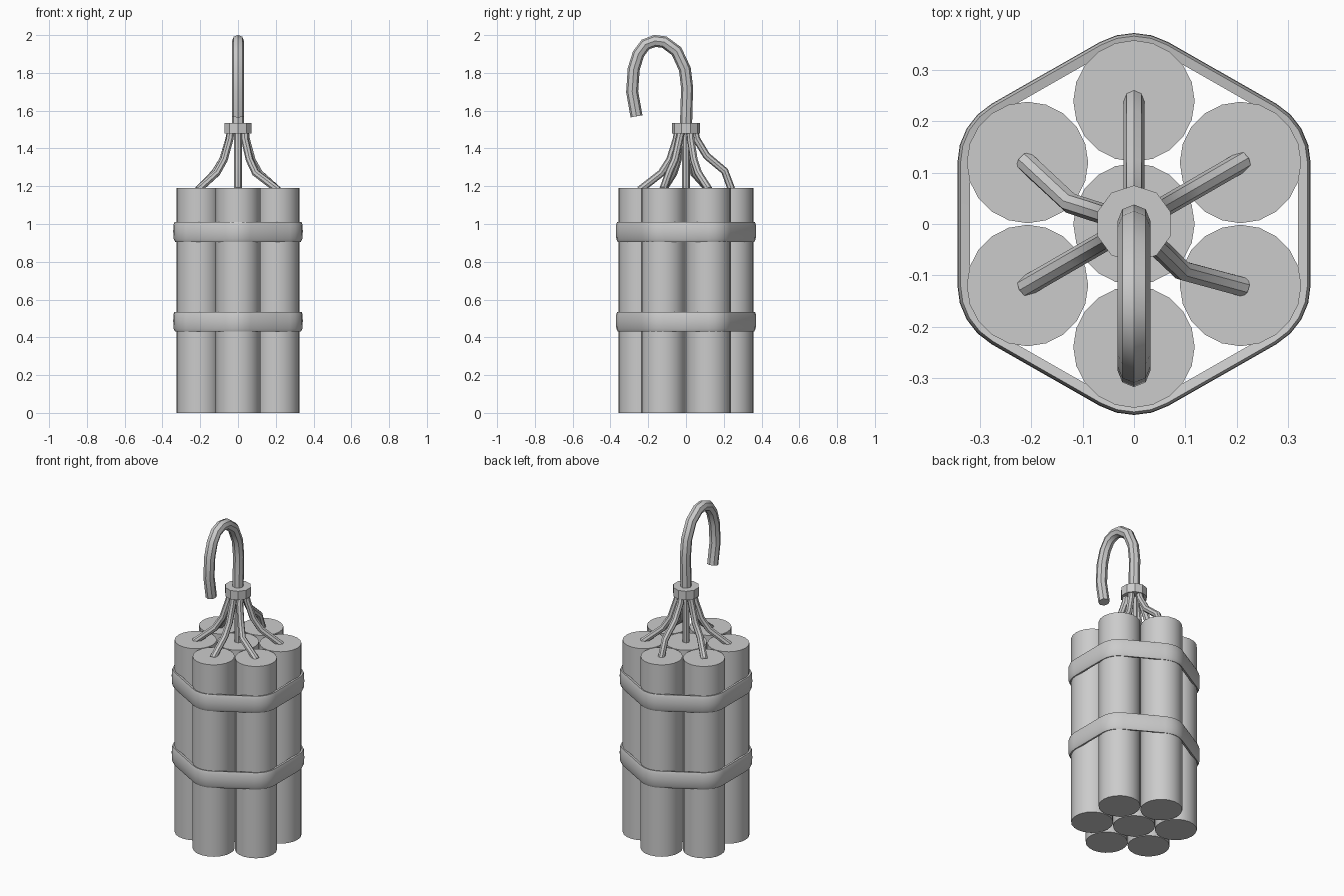
import bpy, bmesh, math
from mathutils import Vector

if "Cube" in bpy.data.objects:
    bpy.data.objects.remove(bpy.data.objects["Cube"])

R_STICK, R_RING, H = 0.118, 0.239, 1.19
CENTRES = [(R_RING * math.cos(math.radians(90 + 60 * k)),
            R_RING * math.sin(math.radians(90 + 60 * k))) for k in range(6)]


def smooth(ob, angle):
    bpy.ops.object.select_all(action='DESELECT')
    ob.select_set(True)
    bpy.context.view_layer.objects.active = ob
    bpy.ops.object.shade_smooth_by_angle(angle=math.radians(angle))


def cylinder(name, x, y, z0, z1, r, sides, angle):
    bpy.ops.mesh.primitive_cylinder_add(vertices=sides, radius=r, depth=z1 - z0,
                                        location=(x, y, (z0 + z1) / 2))
    ob = bpy.context.object
    ob.name = name
    smooth(ob, angle)


def tube(name, pts, r, angle=40):
    cu = bpy.data.curves.new(name, 'CURVE')
    cu.dimensions = '3D'
    cu.bevel_depth, cu.bevel_resolution, cu.use_fill_caps = r, 2, True
    sp = cu.splines.new('POLY')
    sp.points.add(len(pts) - 1)
    for p, co in zip(sp.points, pts):
        p.co = (*co, 1)
    ob = bpy.data.objects.new(name, cu)
    bpy.context.collection.objects.link(ob)
    bpy.ops.object.select_all(action='DESELECT')
    ob.select_set(True)
    bpy.context.view_layer.objects.active = ob
    bpy.ops.object.convert(target='MESH')
    smooth(bpy.context.object, angle)


def band(name, z):
    # cross-section (offset from stick centres, height) swept round the bundle
    section = [(0.108, 0.004), (0.122, 0.0), (0.130, 0.016), (0.132, 0.055),
               (0.131, 0.09), (0.126, 0.105), (0.108, 0.101)]
    bm = bmesh.new()
    rings = []
    for k, (cx, cy) in enumerate(CENTRES):
        for j in range(5):
            a = math.radians(90 + 60 * k - 30 + 15 * j)
            rings.append([bm.verts.new(((cx + o * math.cos(a)) * 1.012,
                                        cy + o * math.sin(a), z + h)) for o, h in section])
    n, m = len(rings), len(section)
    for i in range(n):
        a, b = rings[i], rings[(i + 1) % n]
        for j in range(m):
            bm.faces.new((a[j], b[j], b[(j + 1) % m], a[(j + 1) % m]))
    bmesh.ops.recalc_face_normals(bm, faces=bm.faces)
    me = bpy.data.meshes.new(name)
    bm.to_mesh(me)
    bm.free()
    ob = bpy.data.objects.new(name, me)
    bpy.context.collection.objects.link(ob)
    smooth(ob, 40)


# Seven sticks: one in the middle, six around it
cylinder("stick_centre", 0, 0, 0, H, R_STICK, 20, 40)
for k, (x, y) in enumerate(CENTRES):
    cylinder(f"stick_{k + 1}", x, y, 0, H, R_STICK, 20, 40)

# Two straps
band("strap_lower", 0.43)
band("strap_upper", 0.905)

# Wires gathered from the stick tops into the collar: (radius, z) bends
low_bend = [(0.042, 1.51), (0.05, 1.45), (0.085, 1.34), (0.13, 1.27), (0.245, 1.18)]
high_bend = [(0.042, 1.51), (0.055, 1.45), (0.11, 1.36), (0.205, 1.28), (0.242, 1.18)]
swirl = [0, 12, 0, 0, -14, 0]
for k in range(6):
    path = high_bend if k == 0 else low_bend
    pts = []
    for i, (r, z) in enumerate(path):
        a = math.radians(90 + 60 * k + (swirl[k] if 0 < i < 4 else 0))
        pts.append((r * math.cos(a), r * math.sin(a), z))
    tube(f"wire_{k + 1}", pts, 0.02)
tube("wire_centre", [(0, 0, 1.51), (0, 0, 1.18)], 0.02)

# Collar and the hooked main fuse
cylinder("collar", 0, 0, 1.48, 1.535, 0.075, 10, 20)
hook = [(0, 1.5), (0.002, 1.6), (0.006, 1.72), (-0.006, 1.82), (-0.05, 1.915),
        (-0.115, 1.963), (-0.165, 1.969), (-0.215, 1.95), (-0.252, 1.9),
        (-0.277, 1.82), (-0.285, 1.7), (-0.262, 1.57)]
tube("main_fuse", [(0, y, z) for y, z in hook], 0.032)
